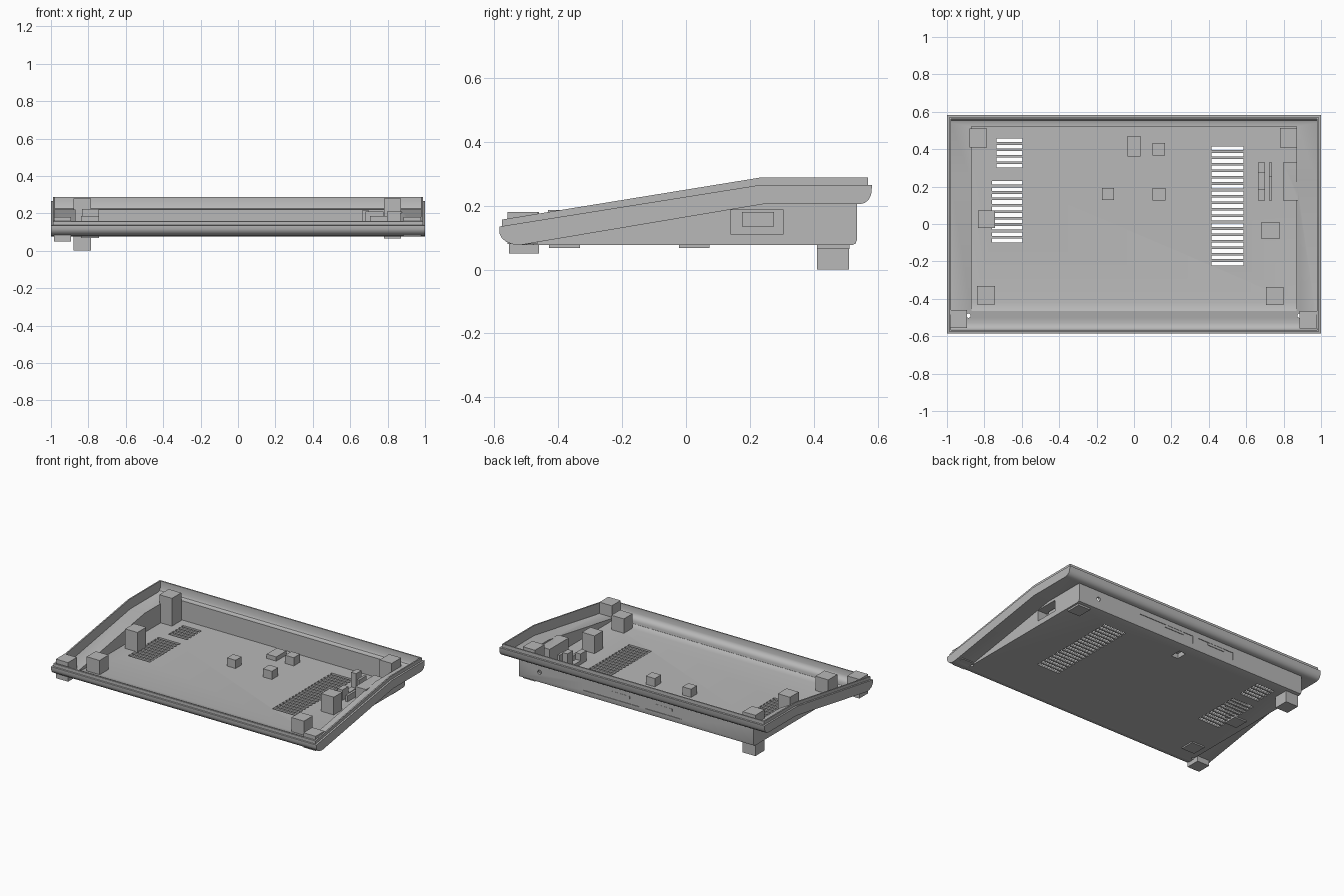
import bpy, bmesh, math
from mathutils import Matrix, Vector

grey = bpy.data.materials.new("case_grey")
grey.diffuse_color = (0.48, 0.48, 0.48, 1)


def finish(name, bm):
    bmesh.ops.recalc_face_normals(bm, faces=bm.faces[:])
    me = bpy.data.meshes.new(name)
    bm.to_mesh(me)
    bm.free()
    me.materials.append(grey)
    ob = bpy.data.objects.new(name, me)
    bpy.context.collection.objects.link(ob)
    return ob


def prism(name, profile, x):
    """Extrude a (y, z) profile from -x to x."""
    bm = bmesh.new()
    face = bm.faces.new([bm.verts.new((-x, y, z)) for y, z in profile])
    new = bmesh.ops.extrude_face_region(bm, geom=[face])["geom"]
    bmesh.ops.translate(bm, vec=(2 * x, 0, 0),
                        verts=[v for v in new if isinstance(v, bmesh.types.BMVert)])
    return finish(name, bm)


def add_box(bm, x0, x1, y0, y1, z0, z1):
    m = Matrix.Translation(((x0 + x1) / 2, (y0 + y1) / 2, (z0 + z1) / 2))
    m = m @ Matrix.Diagonal((x1 - x0, y1 - y0, z1 - z0, 1))
    bmesh.ops.create_cube(bm, size=1, matrix=m)


def boxes(name, *dims):
    bm = bmesh.new()
    for d in dims:
        add_box(bm, *d)
    return finish(name, bm)


def boolean(target, tool, op):
    mod = target.modifiers.new(op, 'BOOLEAN')
    mod.operation, mod.object, mod.solver = op, tool, 'EXACT'
    bpy.context.view_layer.objects.active = target
    bpy.ops.object.modifier_apply(modifier=mod.name)
    bpy.data.objects.remove(tool)


# Outer case: sloping flange, deep lower body and raised lip
case = prism("case_shell", [
    (-0.585, 0.135), (-0.585, 0.115), (-0.578, 0.1), (-0.565, 0.088), (-0.545, 0.08),
    (-0.52, 0.077), (0.24, 0.205), (0.545, 0.205), (0.56, 0.209), (0.572, 0.219),
    (0.58, 0.235), (0.583, 0.265), (0.23, 0.265)], 1.0)
body = prism("body_block", [
    (-0.515, 0.077), (0.52, 0.077), (0.531, 0.081), (0.535, 0.092),
    (0.535, 0.24), (0.24, 0.24), (-0.5, 0.115)], 0.885)
lip = prism("lip_block", [
    (-0.576, 0.12), (-0.576, 0.157), (0.23, 0.288), (0.57, 0.288),
    (0.57, 0.25), (0.23, 0.25)], 0.988)
boolean(case, body, 'UNION')
boolean(case, lip, 'UNION')

# Hollow the flange and the body
flange_hollow = prism("flange_hollow", [
    (-0.567, 0.4), (-0.567, 0.12), (-0.56, 0.105), (-0.548, 0.096), (-0.53, 0.091),
    (0.236, 0.22), (0.54, 0.22), (0.553, 0.225), (0.561, 0.24), (0.562, 0.4)], 0.979)
body_hollow = prism("body_hollow", [
    (-0.465, 0.101), (-0.45, 0.094), (-0.42, 0.089), (0.52, 0.089),
    (0.52, 0.35), (-0.465, 0.35)], 0.87)
boolean(case, flange_hollow, 'DIFFERENCE')
boolean(case, body_hollow, 'DIFFERENCE')

# Side socket housing and floor pocket housing
boolean(case, boxes("side_housing", (0.797, 0.878, 0.125, 0.33, 0.083, 0.21)), 'UNION')
boolean(case, boxes("pocket_housing", (-0.036, 0.036, 0.36, 0.47, 0.083, 0.118)), 'UNION')

# Vent slots
pitch, slot = 0.0343, 0.02
bm = bmesh.new()
for x0, x1, top, count in ((-0.735, -0.595, 0.458, 5), (-0.76, -0.595, 0.23, 10),
                           (0.415, 0.585, 0.415, 19)):
    for i in range(count):
        y = top - i * pitch
        add_box(bm, x0, x1, y - slot, y, 0.05, 0.1)
boolean(case, finish("vent_cutter", bm), 'DIFFERENCE')

# Side socket opening, floor pocket and shallow rear connector panels
boolean(case, boxes(
    "opening_cutter",
    (0.81, 0.93, 0.14, 0.305, 0.112, 0.187),
    (-0.026, 0.026, 0.385, 0.46, 0.05, 0.11),
    (-0.02, 0.40, 0.531, 0.56, 0.115, 0.168),
    (-0.34, -0.06, 0.531, 0.56, 0.115, 0.168)), 'DIFFERENCE')

# Round holes: rear socket and front screws
bm = bmesh.new()
bmesh.ops.create_cone(bm, cap_ends=True, segments=20, radius1=0.014, radius2=0.014, depth=0.1,
                      matrix=Matrix.Translation((0.73, 0.53, 0.15)) @ Matrix.Rotation(math.pi / 2, 4, 'X'))
for x in (-0.885, 0.885):
    bmesh.ops.create_cone(bm, cap_ends=True, segments=16, radius1=0.012, radius2=0.012,
                          depth=0.1, matrix=Matrix.Translation((x, -0.49, 0.09)))
boolean(case, finish("hole_cutter", bm), 'DIFFERENCE')

bpy.ops.object.select_all(action='DESELECT')
case.select_set(True)
bpy.context.view_layer.objects.active = case
bpy.ops.object.shade_smooth_by_angle(angle=math.radians(30))

# Corner posts, two of which extend down as feet
boxes("rear_left_foot", (-0.88, -0.785, 0.41, 0.51, 0.0, 0.278))
boxes("rear_right_post", (0.78, 0.872, 0.41, 0.512, 0.065, 0.278))
boxes("front_left_foot", (-0.985, -0.893, -0.555, -0.46, 0.05, 0.18))
boxes("front_right_post", (0.885, 0.978, -0.56, -0.465, 0.08, 0.18))

# Support blocks on the floor
boxes("left_support_blocks",
      (-0.84, -0.743, -0.43, -0.332, 0.068, 0.187),
      (-0.835, -0.743, -0.022, 0.073, 0.068, 0.222))
boxes("right_support_blocks",
      (0.705, 0.80, -0.432, -0.338, 0.08, 0.187),
      (0.683, 0.778, -0.08, 0.01, 0.08, 0.21))
boxes("small_blocks",
      (-0.172, -0.108, 0.128, 0.192, 0.08, 0.145),
      (0.1, 0.168, 0.125, 0.193, 0.08, 0.145),
      (0.1, 0.165, 0.365, 0.432, 0.08, 0.145))

# Bracket plates and plug inside the socket
boxes("bracket",
      (0.663, 0.7, 0.125, 0.188, 0.08, 0.16),
      (0.663, 0.7, 0.188, 0.272, 0.08, 0.115),
      (0.663, 0.7, 0.272, 0.33, 0.08, 0.215),
      (0.722, 0.738, 0.125, 0.25, 0.08, 0.13),
      (0.722, 0.738, 0.25, 0.33, 0.08, 0.19))
boxes("socket_plug", (0.805, 0.83, 0.175, 0.275, 0.135, 0.18))

# Connector tabs standing proud of the rear panels' recesses
boxes("rear_connector_tabs",
      (0.05, 0.2, 0.528, 0.5345, 0.15, 0.167),
      (-0.27, -0.14, 0.528, 0.5345, 0.15, 0.167))
